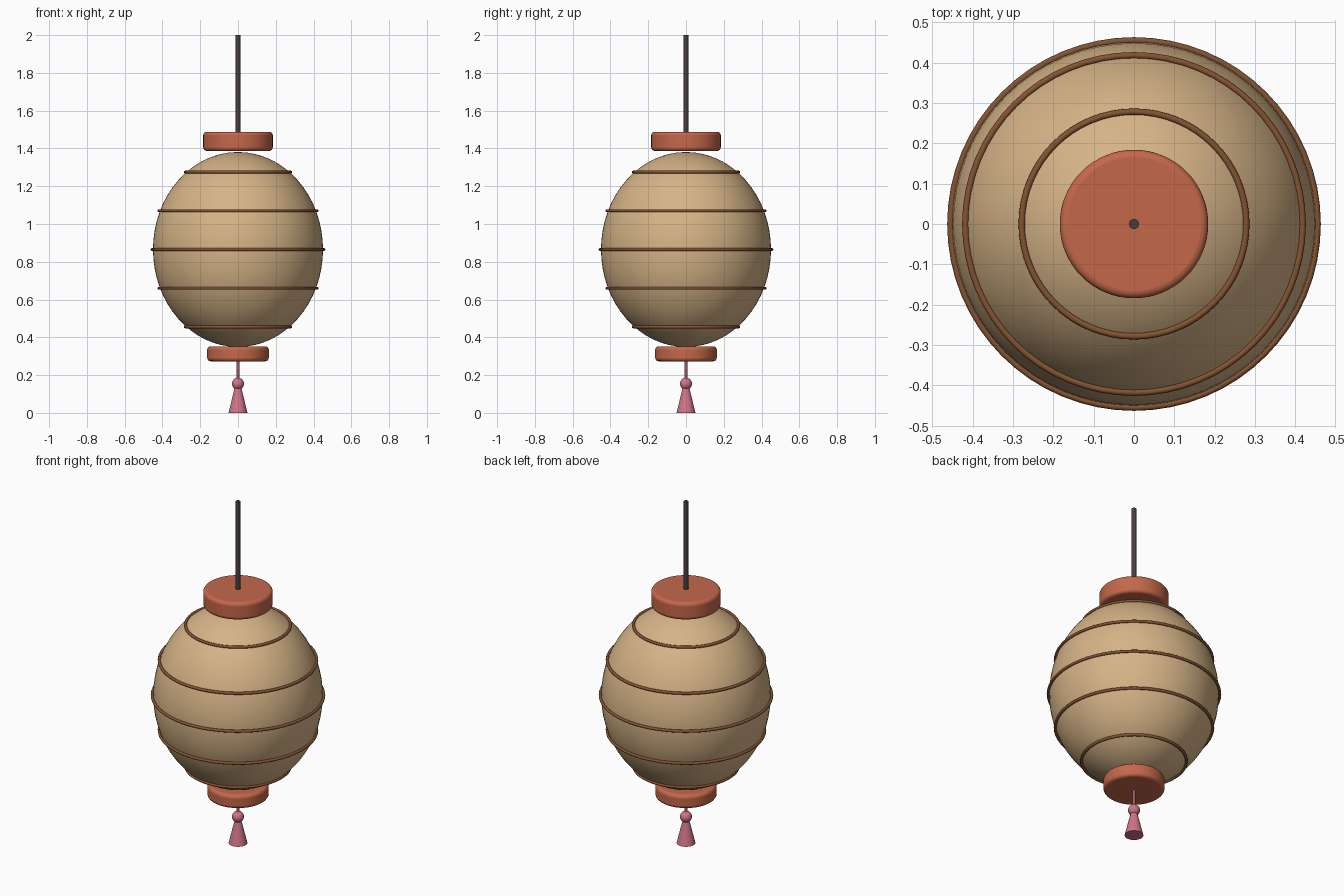
import bpy
import math

cube = bpy.data.objects.get("Cube")
if cube:
    bpy.data.objects.remove(cube, do_unlink=True)


def material(name, r, g, b):
    """Flat material from 0-255 display values, stored as linear."""
    col = [((c / 255 + 0.055) / 1.055) ** 2.4 for c in (r, g, b)] + [1.0]
    m = bpy.data.materials.new(name)
    m.use_nodes = True
    m.diffuse_color = col
    bsdf = next(n for n in m.node_tree.nodes if n.type == "BSDF_PRINCIPLED")
    bsdf.inputs["Base Color"].default_value = col
    bsdf.inputs["Roughness"].default_value = 0.8
    return m


PAPER = material("tan paper", 214, 180, 135)
BROWN = material("brown bamboo", 132, 84, 50)
CLAY = material("terracotta wood", 196, 104, 74)
DARK = material("dark cord", 72, 62, 60)
PINK = material("pink thread", 208, 116, 136)


def finish(name, mat, angle=40):
    ob = bpy.context.object
    ob.name = ob.data.name = name
    ob.data.materials.append(mat)
    bpy.ops.object.shade_smooth_by_angle(angle=math.radians(angle))
    return ob


def taper(name, mat, z0, z1, r0, r1, sides=32):
    bpy.ops.mesh.primitive_cone_add(vertices=sides, radius1=r0, radius2=r1,
                                    depth=z1 - z0, location=(0, 0, (z0 + z1) / 2))
    return finish(name, mat)


def cap(name, z0, z1, radius):
    """Disc with rounded rims."""
    ob = taper(name, CLAY, z0, z1, radius, radius, 64)
    bev = ob.modifiers.new("rounded rim", "BEVEL")
    bev.width = 0.018
    bev.segments = 4
    bev.limit_method = "ANGLE"
    bev.angle_limit = math.radians(40)


# Paper shade: a stretched sphere
CENTRE, RADIUS, HALF = 0.865, 0.45, 0.516
bpy.ops.mesh.primitive_uv_sphere_add(segments=64, ring_count=32, radius=1,
                                     location=(0, 0, CENTRE))
bpy.context.object.scale = (RADIUS, RADIUS, HALF)
bpy.ops.object.transform_apply(location=False, rotation=False, scale=True)
finish("paper_shade", PAPER)

# Bamboo hoops following the shade
for i in range(-2, 3):
    dz = i * 0.205
    r = RADIUS * math.sqrt(1 - (dz / HALF) ** 2) + 0.005
    bpy.ops.mesh.primitive_torus_add(major_segments=64, minor_segments=10,
                                     major_radius=r, minor_radius=0.008,
                                     location=(0, 0, CENTRE + dz))
    finish(f"hoop_{i + 3}", BROWN, 60)

# End caps
cap("top_cap", 1.387, 1.488, 0.184)
cap("bottom_cap", 0.273, 0.352, 0.163)

# Hanging cord
taper("hanging_cord", DARK, 1.47, 2.0, 0.0125, 0.0125, 24)

# Tassel: thread, knot and skirt
taper("tassel_thread", PINK, 0.15, 0.29, 0.007, 0.007, 16)
bpy.ops.mesh.primitive_uv_sphere_add(segments=24, ring_count=16, radius=0.032,
                                     location=(0, 0, 0.154))
finish("tassel_knot", PINK)
taper("tassel_skirt", PINK, 0.0, 0.14, 0.05, 0.016)
